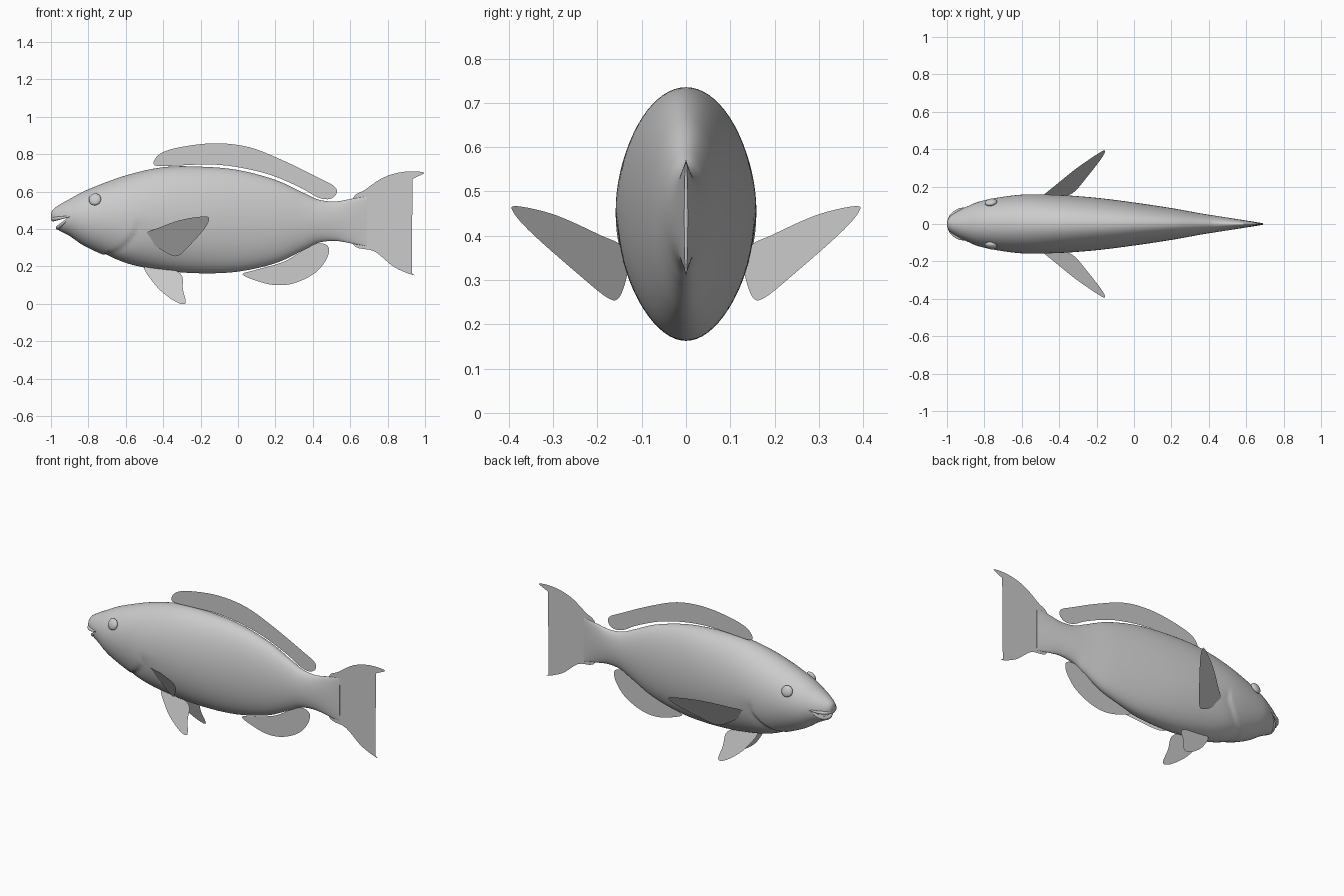
import bpy, bmesh, math
from mathutils import Vector

if "Cube" in bpy.data.objects:
    bpy.data.objects.remove(bpy.data.objects["Cube"])

grey = bpy.data.materials.new("plain grey")
grey.use_nodes = True
grey.diffuse_color = (0.6, 0.6, 0.6, 1)
grey.node_tree.nodes["Principled BSDF"].inputs["Base Color"].default_value = (0.6, 0.6, 0.6, 1)


def spline(points, steps, closed=False):
    """Smooth curve through points of any dimension."""
    pts = [Vector(p) for p in points]
    n = len(pts)
    out = []
    for i in range(n if closed else n - 1):
        if closed:
            a, b, c, d = (pts[(i + k) % n] for k in (-1, 0, 1, 2))
        else:
            a, b, c, d = (pts[min(max(i + k, 0), n - 1)] for k in (-1, 0, 1, 2))
        for s in range(steps):
            t = s / steps
            out.append(b + (c - a) * (t / 2) + (a * 2 - b * 5 + c * 4 - d) * (t * t / 2)
                       + (b * 3 - a - c * 3 + d) * (t ** 3 / 2))
    return out if closed else out + [pts[-1]]


def make(name, bm):
    bmesh.ops.recalc_face_normals(bm, faces=bm.faces)
    mesh = bpy.data.meshes.new(name)
    bm.to_mesh(mesh)
    bm.free()
    mesh.materials.append(grey)
    obj = bpy.data.objects.new(name, mesh)
    bpy.context.collection.objects.link(obj)
    return obj


def smooth(obj, angle=40):
    bpy.ops.object.select_all(action='DESELECT')
    obj.select_set(True)
    bpy.context.view_layer.objects.active = obj
    bpy.ops.object.shade_smooth_by_angle(angle=math.radians(angle))


def fin(name, outline, y_of=lambda x, z: 0):
    """Paper-thin flat fin from an x, z outline."""
    bm = bmesh.new()
    bm.faces.new([bm.verts.new((x, y_of(x, z), z)) for x, z in spline(outline, 5, True)])
    bmesh.ops.triangulate(bm, faces=bm.faces)
    return make(name, bm)


# Body: elliptical rings of x, top, bottom, half width
stations = [(-1, .475, .455, .004), (-.992, .5, .43, .03), (-.965, .523, .398, .055),
            (-.9, .56, .362, .09), (-.8, .612, .298, .127), (-.6, .686, .217, .157),
            (-.4, .73, .178, .155), (-.2, .733, .163, .14), (0, .715, .172, .115),
            (.2, .662, .217, .085), (.35, .593, .287, .058), (.43, .557, .326, .045),
            (.52, .547, .336, .031), (.61, .562, .322, .017), (.69, .572, .308, .004)]
SIDES = 72


def gill_inset(x, z):
    """Shrink the flank slightly just behind the gill cover."""
    drop = min(max((.44 - z) / .175, 0), 1)
    d = x - (-.55 - .16 * drop ** 3)
    fade = min(max((.46 - z) / .06, 0), 1)
    return 1 - .05 * fade * math.exp(-d / .06) if d > 0 else 1


bm = bmesh.new()
rings = []
for x, top, low, w in spline(stations, 14):
    mid, h = (top + low) / 2, (top - low) / 2
    ring = []
    for k in range(SIDES):
        a = math.tau * k / SIDES
        f = gill_inset(x, mid + h * math.sin(a))
        ring.append(bm.verts.new((x, w * f * math.cos(a), mid + h * f * math.sin(a))))
    rings.append(ring)
for r, s in zip(rings, rings[1:]):
    for k in range(SIDES):
        j = (k + 1) % SIDES
        bm.faces.new((r[k], r[j], s[j], s[k]))
bm.faces.new(rings[0])
bm.faces.new(rings[-1])
body = make("body", bm)

# Mouth: wedge cut into the snout
bm = bmesh.new()
wedge = [(-.895, .468), (-1.04, .432), (-1.04, .355)]
sides = [[bm.verts.new((x, y, z)) for x, z in wedge] for y in (-.2, .2)]
for side in sides:
    bm.faces.new(side)
for k in range(3):
    j = (k + 1) % 3
    bm.faces.new((sides[0][k], sides[0][j], sides[1][j], sides[1][k]))
cutter = make("mouth_cutter", bm)
cutter.hide_render = True
cut = body.modifiers.new("mouth", 'BOOLEAN')
cut.operation, cut.object, cut.solver = 'DIFFERENCE', cutter, 'EXACT'
bpy.context.view_layer.objects.active = body
bpy.ops.object.modifier_apply(modifier="mouth")
bpy.data.objects.remove(cutter)
smooth(body)

# Lips: tapered tubes wrapped round the edges of the mouth
for name, reach, tip_z, wide in (("upper_lip", -.988, .452, .084), ("lower_lip", -.962, .407, .08)):
    curve = bpy.data.curves.new(name, 'CURVE')
    curve.dimensions, curve.bevel_depth, curve.bevel_resolution = '3D', .012, 3
    line = curve.splines.new('POLY')
    line.points.add(24)
    for k, p in enumerate(line.points):
        a = math.pi * (k / 24 - .5)
        c = math.cos(a)
        p.co = (-.895 + (reach + .895) * c, wide * math.sin(a), .468 + (tip_z - .468) * c, 1)
        p.radius = .3 + .7 * c
    curve.materials.append(grey)
    bpy.context.collection.objects.link(bpy.data.objects.new(name, curve))

# Middle fins
fin("dorsal_fin", [(-.445, .74), (-.42, .8), (-.31, .837), (-.125, .858), (.06, .837),
                   (.25, .762), (.435, .671), (.515, .628), (.527, .59), (.49, .56),
                   (.425, .57), (.33, .623), (.17, .69), (0, .73), (-.15, .745), (-.31, .74)])
fin("anal_fin", [(.025, .158), (.09, .18), (.25, .227), (.38, .307), (.445, .323), (.485, .3),
                 (.473, .238), (.41, .163), (.3, .11), (.195, .1), (.09, .126)])
fin("tail_fin", [(.61, .55), (.68, .61), (.78, .676), (.89, .706), (.995, .7), (.917, .655),
                 (.874, .56), (.858, .4), (.853, .29), (.88, .2), (.944, .152),
                 (.837, .195), (.73, .28), (.61, .325)])

# Paired fins and eyes
pectoral = [(-.49, .38), (-.44, .4), (-.31, .447), (-.18, .467), (-.155, .45), (-.18, .4),
            (-.26, .31), (-.31, .262), (-.35, .257), (-.42, .295), (-.485, .345)]
pelvic = [(-.5, .2), (-.36, .185), (-.3, .15), (-.295, .08), (-.28, .005),
          (-.32, .005), (-.39, .05), (-.45, .11)]
for side, s in (("right", -1), ("left", 1)):
    fin(side + "_pectoral_fin", pectoral,
        lambda x, z: s * (.155 + .584 * (x + .49) + .621 * (z - .39)))
    fin(side + "_pelvic_fin", pelvic, lambda x, z: s * (.035 + .33 * (.17 - z)))
    bm = bmesh.new()
    bmesh.ops.create_uvsphere(bm, u_segments=24, v_segments=16, radius=.033)
    eye = make(side + "_eye", bm)
    eye.location = (-.765, s * .116, .558)
    eye.scale = (1, .5, 1)
    eye.rotation_euler = (s * .35, 0, s * .2)
    smooth(eye)
